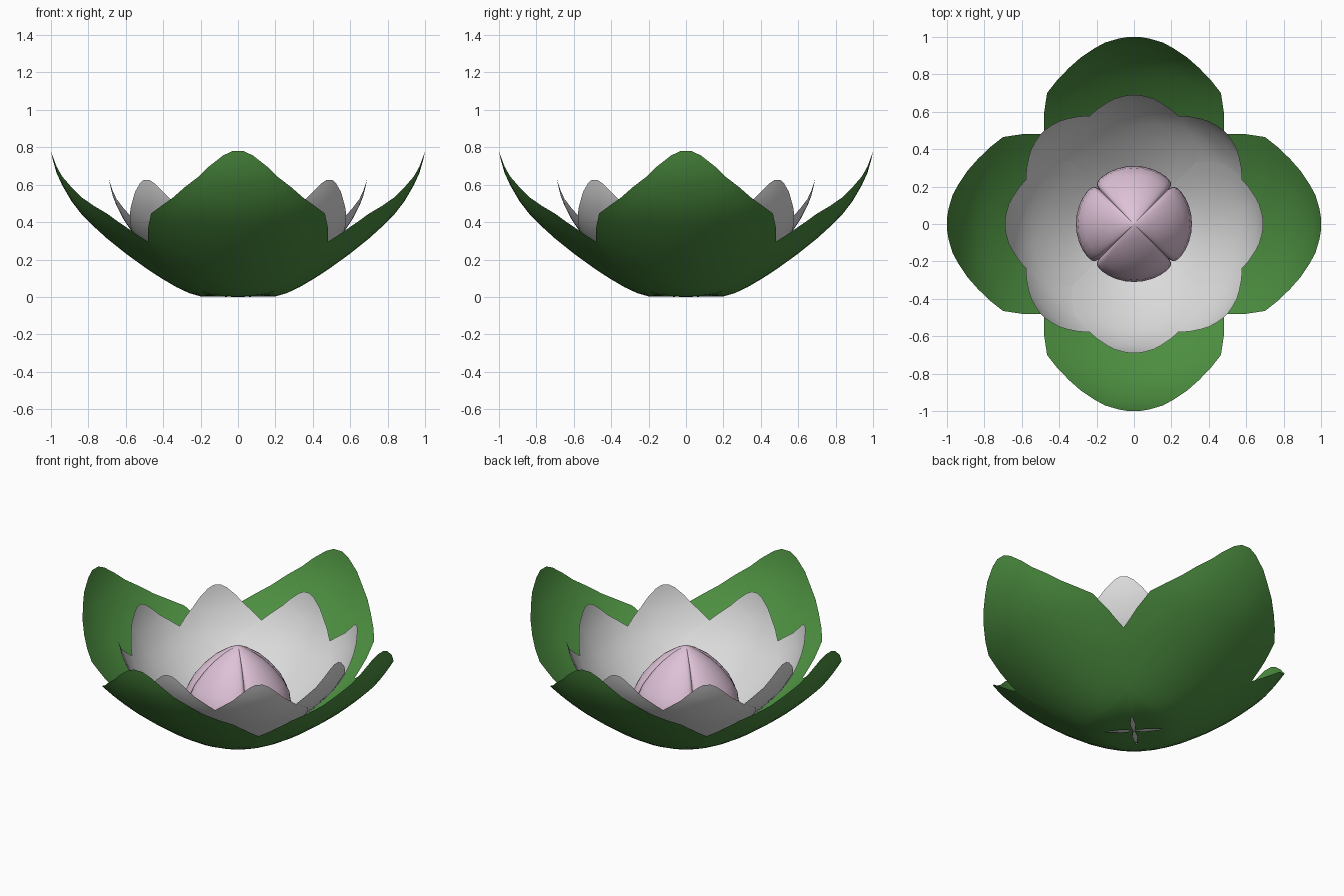
import bpy, math

if "Cube" in bpy.data.objects:
    bpy.data.objects.remove(bpy.data.objects["Cube"])

# bowl profile (radius, height) and petal outline (distance out, half width)
BOWL = [(0, 0), (.2, .003), (.26, .02), (.33, .053), (.41, .1), (.49, .152), (.6, .232),
        (.7, .312), (.78, .385), (.85, .455), (.91, .54), (.96, .635), (.985, .705), (1, .78)]
OUTLINE = [(0, 0), (.02, .01), (.06, .04), (.12, .12), (.2, .2), (.33, .33), (.48, .48), (.6, .48), (.7, .465),
           (.77, .41), (.835, .347), (.89, .285), (.94, .21), (.97, .155), (.992, .08), (1, .03)]
BUD = [(.12, .012), (.23, .065), (.285, .13), (.31, .2), (.3, .27), (.265, .34),
       (.21, .41), (.15, .47), (.08, .52), (.03, .547)]


def material(name, rgb):
    m = bpy.data.materials.new(name)
    m.diffuse_color = (*rgb, 1)
    m.use_nodes = True
    m.node_tree.nodes["Principled BSDF"].inputs["Base Color"].default_value = m.diffuse_color
    return m


def lerp(table, x):
    for (x0, y0), (x1, y1) in zip(table, table[1:]):
        if x <= x1:
            return y0 + (y1 - y0) * (x - x0) / (x1 - x0)
    return table[-1][1]


def make(name, verts, faces, mat, angle):
    me = bpy.data.meshes.new(name)
    me.from_pydata(verts, [], faces)
    me.validate()
    me.materials.append(mat)
    for p in me.polygons:
        p.use_smooth = True
    ob = bpy.data.objects.new(name, me)
    ob.rotation_euler.z = angle
    bpy.context.collection.objects.link(ob)
    return ob


def petal(name, angle, size, height, base, mat):
    """Sheet of a round bowl, trimmed to the petal outline."""
    rows = [.003, .02, .06, .12, .2, .26, .33, .41, .48, .54, .6, .65, .7, .77, .835, .89, .94, .97, .992, 1]
    n = 12
    verts = []
    for a in rows:
        w = lerp(OUTLINE, a)
        for j in range(n + 1):
            y = w * (2 * j / n - 1)
            verts.append((a * size, y * size, base + height * lerp(BOWL, math.hypot(a, y))))
    faces = [(i * (n + 1) + j, (i + 1) * (n + 1) + j, (i + 1) * (n + 1) + j + 1, i * (n + 1) + j + 1)
             for i in range(len(rows) - 1) for j in range(n)]
    make(name, verts, faces, mat, angle)


green = material("leaf green", (.074, .275, .052))
white = material("petal white", (.71, .71, .71))
pink = material("bud pink", (.73, .54, .68))

# outer leaves, then two overlapping rings of inner petals
for k in range(4):
    quarter = k * math.pi / 2
    petal(f"outer_leaf_{k + 1}", quarter, 1, 1, 0, green)
    petal(f"inner_petal_{k + 1}", quarter, .69, .79, .014, white)
    petal(f"inner_petal_diagonal_{k + 1}", quarter + math.pi / 4, .692, .79, .01, white)

# closed bud of four petals with narrow grooves between them
for k in range(4):
    params = [0, .2, .4, .6, .75, .86, .93, .97, 1]
    params = [-t for t in params[:0:-1]] + params
    n = len(params) - 1
    verts = []
    for r, z in BUD:
        for t in params:
            rr = r * (1 - .05 * t ** 4 - .08 * abs(t) ** 30)
            a = t * math.pi / 4
            verts.append((rr * math.cos(a), rr * math.sin(a), z))
    verts.append((0, 0, .555))
    last = (len(BUD) - 1) * (n + 1)
    faces = [(i * (n + 1) + j, i * (n + 1) + j + 1, (i + 1) * (n + 1) + j + 1, (i + 1) * (n + 1) + j)
             for i in range(len(BUD) - 1) for j in range(n)]
    faces += [(last + j, last + j + 1, len(verts) - 1) for j in range(n)]
    make(f"bud_petal_{k + 1}", verts, faces, pink, k * math.pi / 2)
